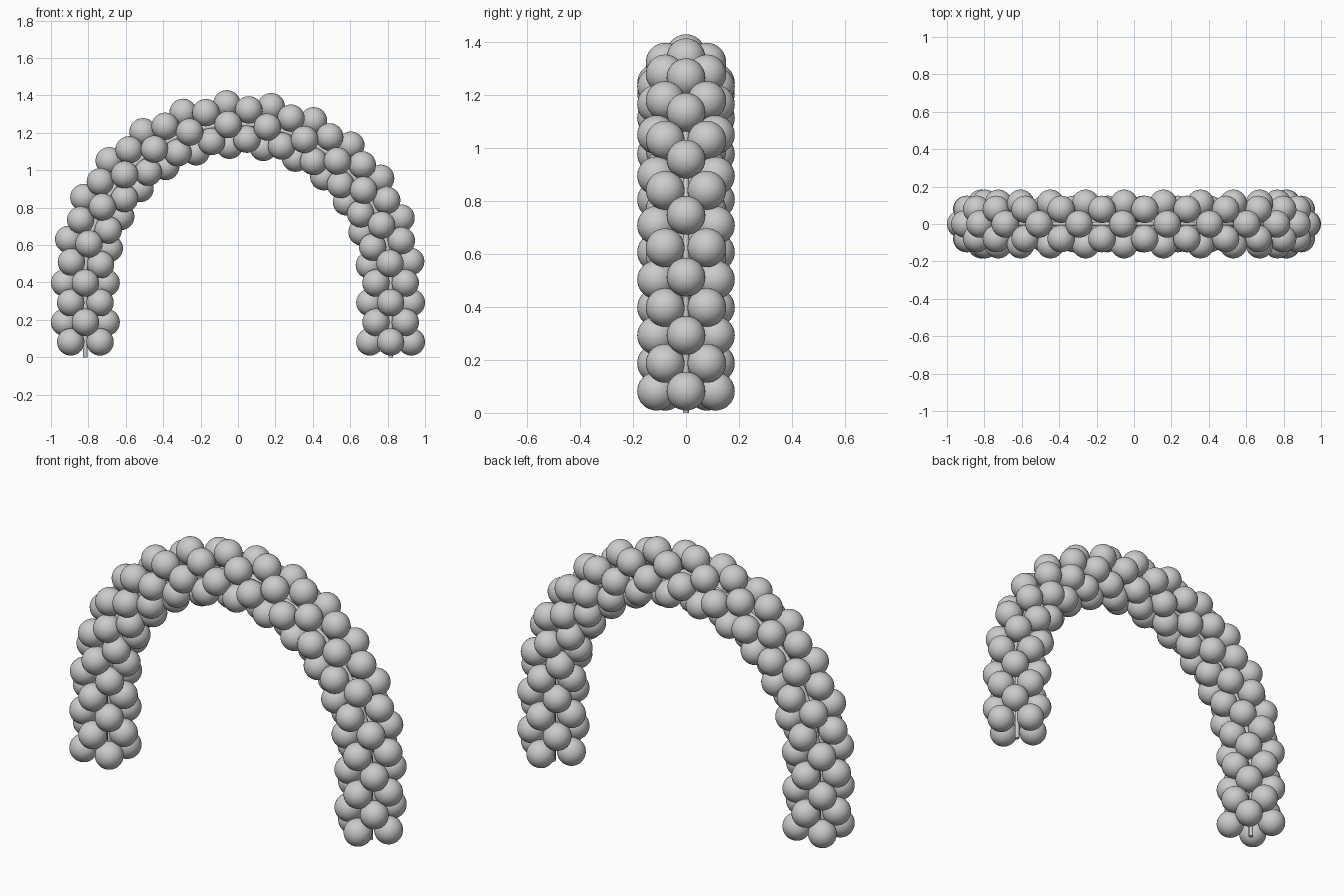
import bpy, bmesh
from math import pi, sin, cos
from mathutils import Vector

if "Cube" in bpy.data.objects:
    bpy.data.objects.remove(bpy.data.objects["Cube"])

R = 0.816          # arch radius (centre line)
SPRING = 0.43      # height where the legs turn into the semicircle
FOOT = 0.082       # height of the lowest balloon centres
BALLOON = 0.073    # balloon radius
RING = 0.111       # balloon distance from the centre line
ROWS = 32

def path(s):
    """Point and outward normal on the arch, s measured from the right foot."""
    leg, arc = SPRING - FOOT, pi * R
    if s < leg:
        return Vector((R, 0, FOOT + s)), Vector((1, 0, 0))
    if s > leg + arc:
        return Vector((-R, 0, SPRING - (s - leg - arc))), Vector((-1, 0, 0))
    a = (s - leg) / R
    n = Vector((cos(a), 0, sin(a)))
    return Vector((0, 0, SPRING)) + n * R, n

# shared smooth balloon mesh
mesh = bpy.data.meshes.new("balloon")
bm = bmesh.new()
bmesh.ops.create_uvsphere(bm, u_segments=32, v_segments=20, radius=BALLOON)
for f in bm.faces:
    f.smooth = True
bm.to_mesh(mesh)
bm.free()

# clusters of four balloons, every other row turned by 45 degrees
length = 2 * (SPRING - FOOT) + pi * R
side = Vector((0, 1, 0))
for row in range(ROWS):
    p, n = path(length * row / (ROWS - 1))
    for k in range(4):
        a = k * pi / 2 + (row % 2) * pi / 4
        ob = bpy.data.objects.new(f"balloon_{row:02d}_{k}", mesh)
        ob.location = p + (n * cos(a) + side * sin(a)) * RING
        bpy.context.collection.objects.link(ob)

# thin support pole hidden inside the balloons
curve = bpy.data.curves.new("support_pole", "CURVE")
curve.dimensions = "3D"
curve.bevel_depth = 0.012
curve.bevel_resolution = 2
curve.use_fill_caps = True
pts = [(R, 0, 0)] + [(R * cos(i * pi / 48), 0, SPRING + R * sin(i * pi / 48))
                     for i in range(49)] + [(-R, 0, 0)]
spline = curve.splines.new("POLY")
spline.points.add(len(pts) - 1)
for q, c in zip(spline.points, pts):
    q.co = (*c, 1)
bpy.context.collection.objects.link(bpy.data.objects.new("support_pole", curve))
